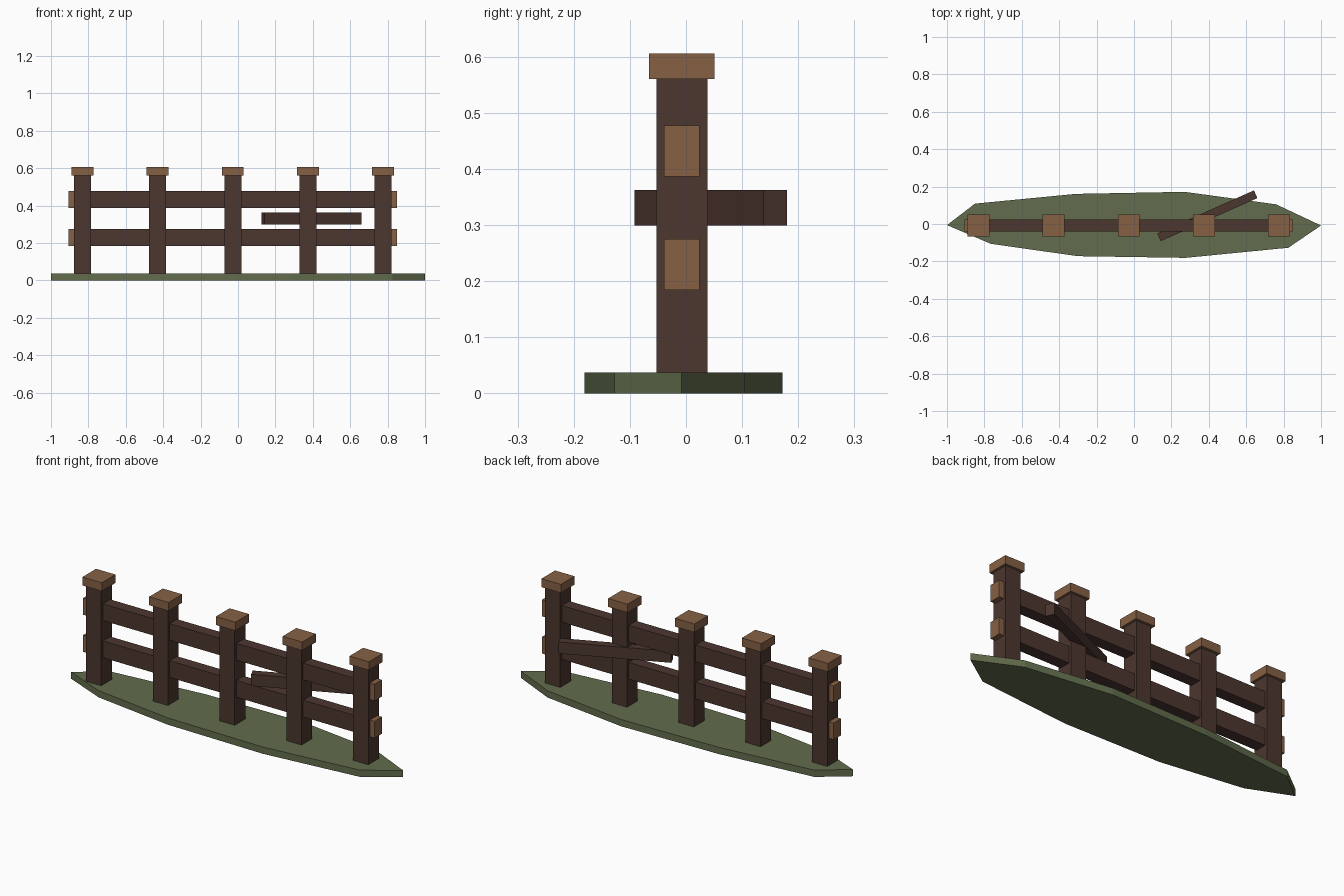
import bpy, bmesh, math

cube = bpy.data.objects.get("Cube")
if cube:
    bpy.data.objects.remove(cube, do_unlink=True)


def material(name, rgb):
    m = bpy.data.materials.new(name)
    m.use_nodes = True
    m.diffuse_color = (*rgb, 1)
    m.node_tree.nodes["Principled BSDF"].inputs["Base Color"].default_value = (*rgb, 1)
    return m


dark_wood = material("dark wood", (0.072, 0.037, 0.028))
cut_wood = material("cut wood", (0.238, 0.120, 0.058))
grass = material("grass", (0.122, 0.153, 0.074))


def add_object(name, bm, mat):
    mesh = bpy.data.meshes.new(name)
    bmesh.ops.recalc_face_normals(bm, faces=bm.faces)
    bm.to_mesh(mesh)
    bm.free()
    mesh.materials.append(mat)
    obj = bpy.data.objects.new(name, mesh)
    bpy.context.collection.objects.link(obj)
    return obj


def box(name, centre, size, mat, turn=0):
    bm = bmesh.new()
    bmesh.ops.create_cube(bm, size=1)
    bmesh.ops.scale(bm, vec=size, verts=bm.verts)
    obj = add_object(name, bm, mat)
    obj.location = centre
    obj.rotation_euler.z = turn
    return obj


# Grass base: irregular outline pulled up into a slab
outline = [(-1, -0.006), (-0.765, -0.106), (-0.3, -0.172), (0.275, -0.181),
           (0.825, -0.127), (1, -0.008), (0.76, 0.105), (0.27, 0.172),
           (-0.31, 0.161), (-0.85, 0.109)]
bm = bmesh.new()
bottom = bm.faces.new([bm.verts.new((x, y, 0)) for x, y in outline])
wall = bmesh.ops.extrude_face_region(bm, geom=[bottom], use_keep_orig=True)
top = [v for v in wall["geom"] if isinstance(v, bmesh.types.BMVert)]
bmesh.ops.translate(bm, vec=(0, 0, 0.037), verts=top)
add_object("grass_base", bm, grass)

# Five posts with caps
LINE_Y = -0.0075
MID_X = -0.028
SPACING = 0.402
for i in range(5):
    x = MID_X + (i - 2) * SPACING
    box(f"post_{i + 1}", (x, LINE_Y, 0.2825), (0.091, 0.091, 0.555), dark_wood)
    box(f"post_cap_{i + 1}", (x, LINE_Y, 0.583), (0.117, 0.117, 0.046), cut_wood)

# Two rails with pale sawn ends outside the last posts
for name, z in (("lower", 0.23), ("upper", 0.432)):
    box(f"{name}_rail", (MID_X, LINE_Y, z), (1.68, 0.063, 0.091), dark_wood)
    for side, s in (("left", 1), ("right", -1)):
        box(f"{name}_rail_end_{side}", (MID_X + s * 0.855, LINE_Y, z),
            (0.045, 0.063, 0.091), cut_wood)

# Loose plank skewed through the fence
box("loose_plank", (0.392, 0.044, 0.331), (0.566, 0.045, 0.063), dark_wood,
    math.radians(24))
